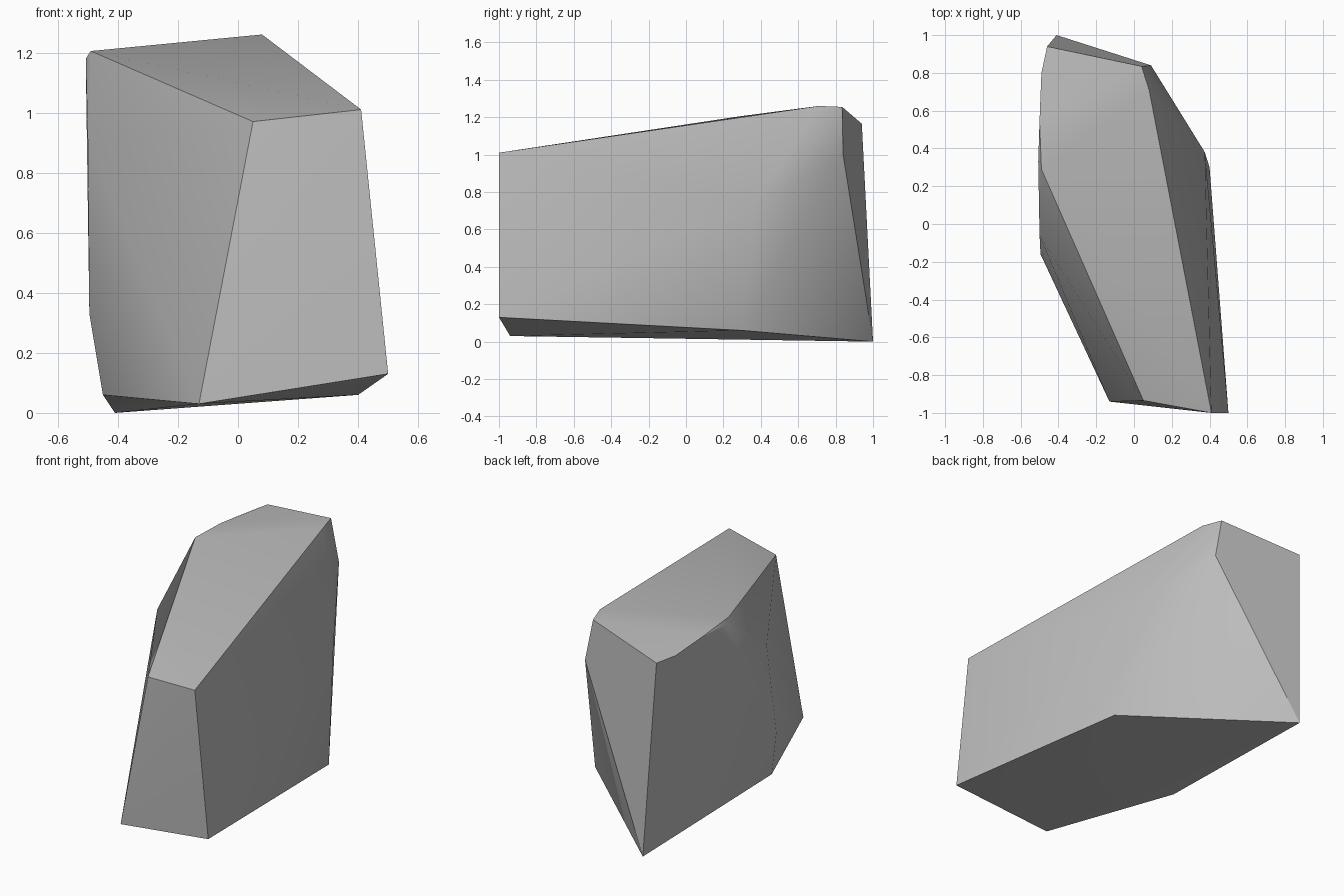
import bpy
import bmesh
import math

# Remove the default cube
cube = bpy.data.objects.get("Cube")
if cube:
    bpy.data.objects.remove(cube, do_unlink=True)

# Stone colour
stone = bpy.data.materials.new("stone grey")
stone.use_nodes = True
grey = (0.5, 0.5, 0.5, 1)
stone.diffuse_color = grey
stone.node_tree.nodes["Principled BSDF"].inputs["Base Color"].default_value = grey

# Corners of the chipped boulder, grouped by side
front = [(-.13, -.94, .03), (.05, -.935, .97), (.41, -1, 1.01), (.5, -1, .13)]
base = [(.4, .3, .06), (-.41, 1, 0), (-.45, -.18, .06)]
back = [(.04, .835, 1.255), (.08, .71, 1.26), (.09, .84, 1), (.375, .38, .75),
        (-.46, .94, 1.165)]
side = [(-.49, .29, 1.205), (-.507, .33, 1.18), (-.5, .55, 1.19), (-.49, .8, 1.165),
        (-.5, -.06, .9), (-.495, -.16, .33)]

# Wrap the corners in a closed faceted skin
bm = bmesh.new()
for corner in front + base + back + side:
    bm.verts.new(corner)
hull = bmesh.ops.convex_hull(bm, input=bm.verts[:])
loose = [v for v in bm.verts if not v.link_faces]
bmesh.ops.delete(bm, geom=loose, context="VERTS")
bmesh.ops.recalc_face_normals(bm, faces=bm.faces[:])
mesh = bpy.data.meshes.new("boulder")
bm.to_mesh(mesh)
bm.free()

boulder = bpy.data.objects.new("boulder", mesh)
mesh.materials.append(stone)
bpy.context.collection.objects.link(boulder)

# Soft facets with crisp main edges
bpy.ops.object.select_all(action="DESELECT")
boulder.select_set(True)
bpy.context.view_layer.objects.active = boulder
bpy.ops.object.shade_smooth_by_angle(angle=math.radians(30))
